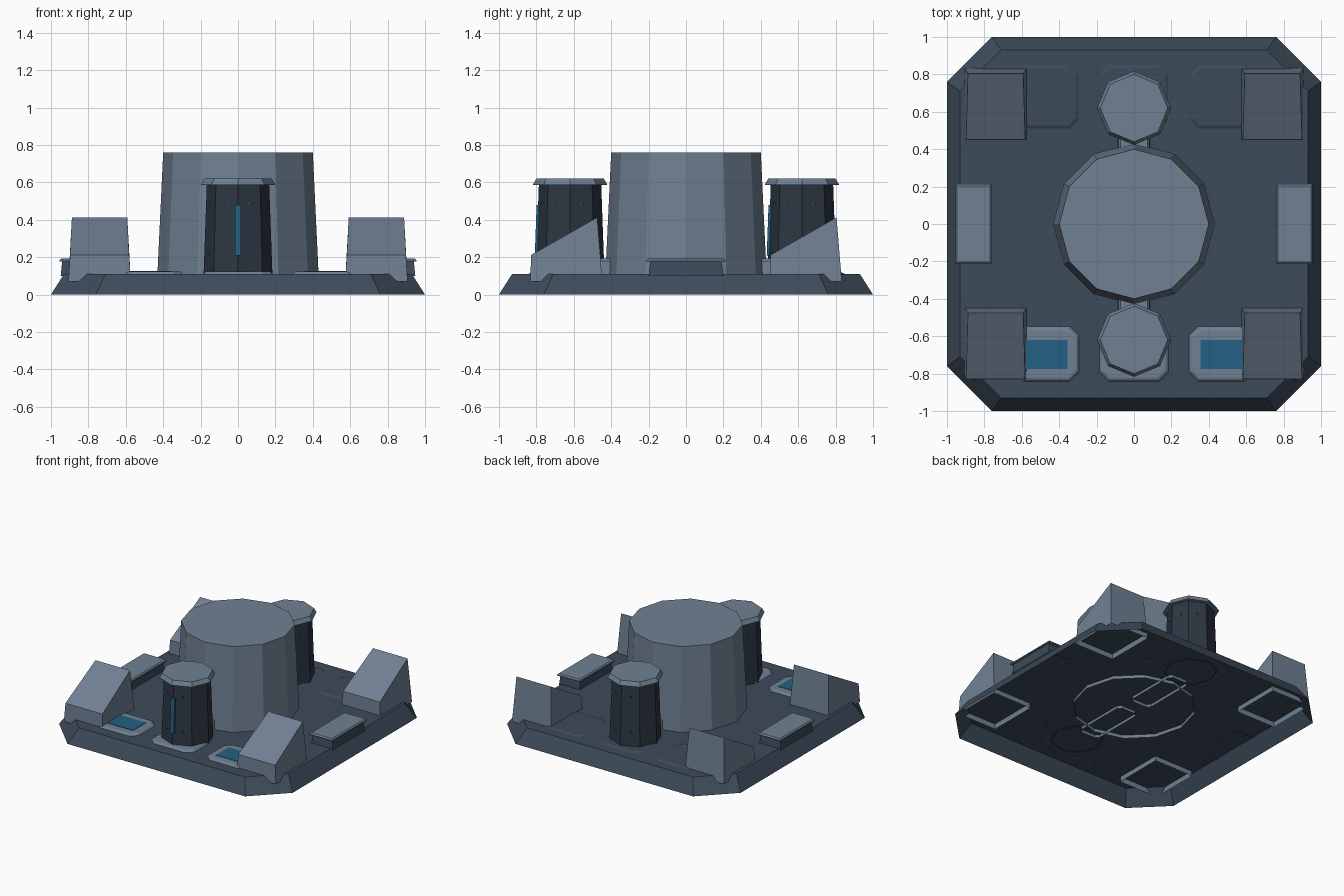
import bpy, bmesh, math

if "Cube" in bpy.data.objects:
    bpy.data.objects.remove(bpy.data.objects["Cube"])


def material(name, rgb):
    m = bpy.data.materials.new(name)
    m.diffuse_color = (*rgb, 1)
    m.use_nodes = True
    m.node_tree.nodes["Principled BSDF"].inputs["Base Color"].default_value = m.diffuse_color
    return m


LIGHT = material("light slate", (0.160, 0.216, 0.292))
DARK = material("dark slate", (0.046, 0.069, 0.102))
CHARCOAL = material("charcoal", (0.026, 0.038, 0.056))
BLUE = material("blue glass", (0.017, 0.118, 0.230))


def loft(name, rings, mat, bottom=False):
    """Skin stacked rings of points, capped on top."""
    bm = bmesh.new()
    vs = [[bm.verts.new(p) for p in r] for r in rings]
    n = len(vs[0])
    for a, b in zip(vs, vs[1:]):
        for i in range(n):
            j = (i + 1) % n
            bm.faces.new((a[i], a[j], b[j], b[i]))
    bm.faces.new(vs[-1])
    if bottom:
        bm.faces.new(vs[0][::-1])
    me = bpy.data.meshes.new(name)
    bm.to_mesh(me)
    bm.free()
    me.materials.append(mat)
    ob = bpy.data.objects.new(name, me)
    bpy.context.collection.objects.link(ob)
    return ob


def ngon(x, y, r, z, n):
    return [(x + r * math.cos(2 * math.pi * i / n),
             y + r * math.sin(2 * math.pi * i / n), z) for i in range(n)]


def rect(x, y, hx, hy, z):
    return [(x - hx, y - hy, z), (x + hx, y - hy, z),
            (x + hx, y + hy, z), (x - hx, y + hy, z)]


def cut_rect(x, y, hx, hy, c, z):
    """Rectangle with chamfered corners."""
    return [(x + a, y + b, z) for a, b in (
        (c - hx, -hy), (hx - c, -hy), (hx, c - hy), (hx, hy - c),
        (hx - c, hy), (c - hx, hy), (-hx, hy - c), (-hx, c - hy))]


def pad(name, x, y, hx, hy, top, mat):
    loft(name, [cut_rect(x, y, hx, hy, 0.05, 0.108),
                cut_rect(x, y, hx - 0.012, hy - 0.012, 0.045, top - 0.003),
                cut_rect(x, y, hx - 0.022, hy - 0.022, 0.04, top)], mat)


# Base plate, open underneath
loft("base_plate", [cut_rect(0, 0, 1, 1, 0.24, 0),
                    cut_rect(0, 0, 0.93, 0.93, 0.22, 0.11)], DARK)

# Central drum
loft("central_drum", [ngon(0, 0, 0.432, 0.085, 12),
                      ngon(0, 0, 0.40, 0.76, 12)], LIGHT)

# Towers in front of and behind the drum
def tower_r(z):
    return 0.184 - (z - 0.11) * 0.036


for s, side in ((-1, "front"), (1, "back")):
    y = 0.62 * s
    loft(side + "_tower", [ngon(0, y, tower_r(0.105), 0.105, 8),
                           ngon(0, y, tower_r(0.6), 0.6, 8)], CHARCOAL)
    loft(side + "_tower_cap", [ngon(0, y, 0.197, 0.585, 8),
                               ngon(0, y, 0.197, 0.592, 8),
                               ngon(0, y, 0.18, 0.62, 8)], LIGHT, True)
    # Blue strip on the front edge
    loft(side + "_tower_strip",
         [rect(0, y - tower_r(z), 0.016, 0.008, z) for z in (0.21, 0.48)],
         BLUE, True)
    # Rivets on every facet
    for k in range(8):
        a = math.radians(22.5 + 45 * k)
        for z in (0.22, 0.49):
            r = tower_r(z) * math.cos(math.pi / 8)
            px, py = r * math.cos(a), y + r * math.sin(a)
            loft("tower_rivet", [rect(px, py, 0.006, 0.006, z - 0.006),
                                 rect(px, py, 0.006, 0.006, z + 0.006)],
                 DARK, True)
    # Connector between tower and drum
    loft(side + "_connector", [cut_rect(0, 0.28 * s, 0.085, 0.22, 0.025, 0.088),
                               cut_rect(0, 0.28 * s, 0.082, 0.215, 0.025, 0.18),
                               cut_rect(0, 0.28 * s, 0.072, 0.205, 0.02, 0.192)],
         LIGHT)

for sx in (-1, 1):
    # Sloped corner housings, all rising towards the back
    for cy in (-0.64, 0.64):
        x = 0.74 * sx
        loft("corner_housing",
             [rect(x, cy, 0.167, 0.193, 0.07),
              [(x - 0.158, cy - 0.188, 0.212), (x + 0.158, cy - 0.188, 0.212),
               (x + 0.148, cy + 0.165, 0.413), (x - 0.148, cy + 0.165, 0.413)]],
             LIGHT)
    # Side vents with overhanging lids
    x = 0.858 * sx
    loft("side_vent", [rect(x, 0, 0.09, 0.20, 0.10),
                       rect(x, 0, 0.082, 0.19, 0.18)], DARK)
    loft("side_vent_lid", [rect(x, 0, 0.097, 0.213, 0.176),
                           rect(x, 0, 0.097, 0.213, 0.184),
                           rect(x, 0, 0.088, 0.203, 0.192)], LIGHT, True)
    # Front display pads and plain back pads
    x = 0.468 * sx
    pad("front_pad", x, -0.695, 0.176, 0.148, 0.124, LIGHT)
    loft("front_pad_screen", [rect(x, -0.697, 0.112, 0.078, 0.122),
                              rect(x, -0.697, 0.112, 0.078, 0.127)], BLUE)
    pad("back_pad", x, 0.68, 0.174, 0.174, 0.118, DARK)

# Pads below the towers
pad("front_tower_pad", 0, -0.695, 0.186, 0.148, 0.124, LIGHT)
pad("back_tower_pad", 0, 0.68, 0.186, 0.174, 0.118, DARK)
